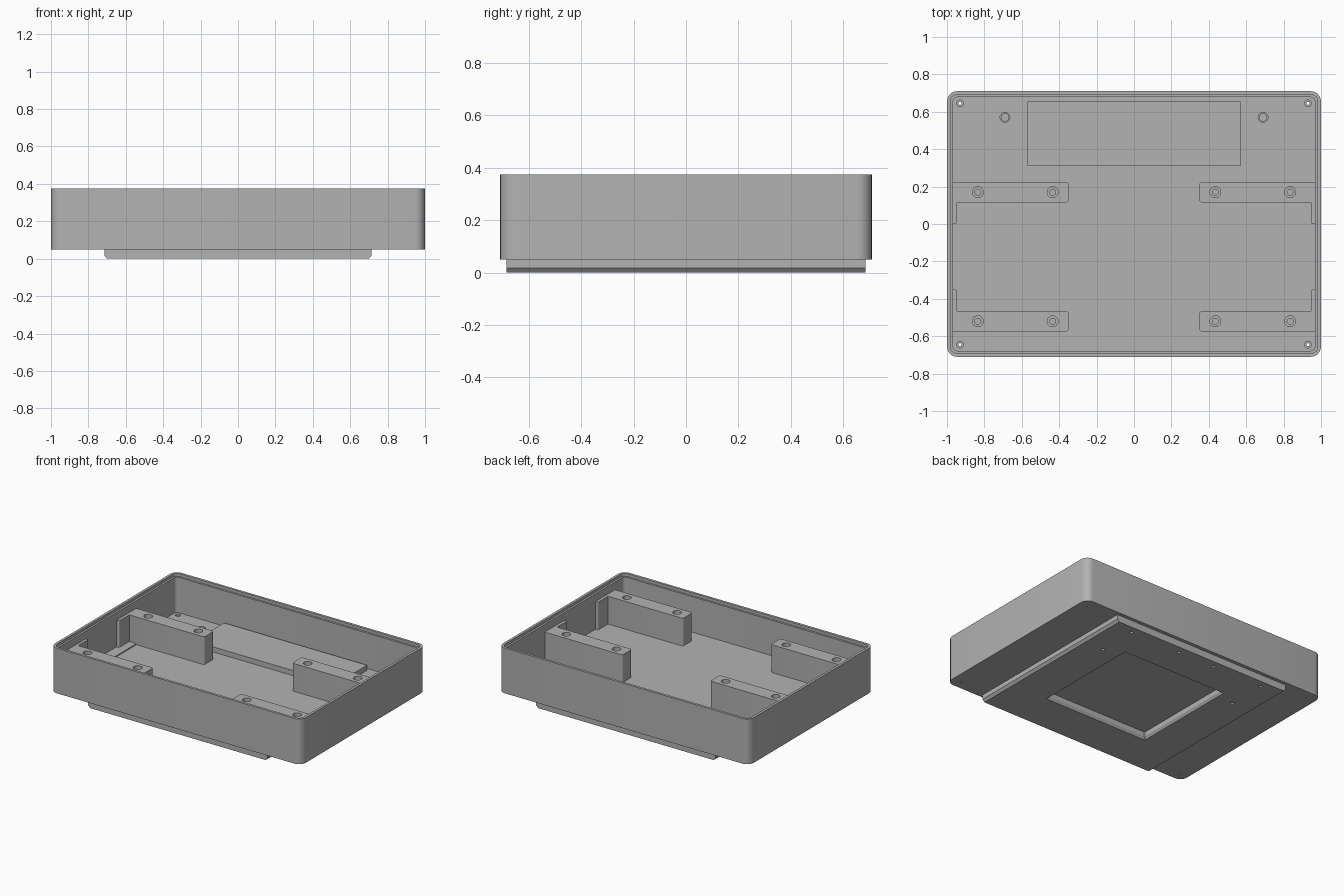
import bpy, bmesh, math

cube = bpy.data.objects.get("Cube")
if cube:
    bpy.data.objects.remove(cube, do_unlink=True)

# One plain grey for the whole enclosure
grey = bpy.data.materials.new("matte_grey")
grey.use_nodes = True
GREY = (0.45, 0.45, 0.45, 1)
grey.diffuse_color = GREY
grey.node_tree.nodes["Principled BSDF"].inputs["Base Color"].default_value = GREY


def rounded(cx, cy, hx, hy, r, z, steps=6):
    """Rounded rectangle ring; r equal to hx and hy gives a circle."""
    pts = []
    for q, (sx, sy) in enumerate(((1, 1), (-1, 1), (-1, -1), (1, -1))):
        for i in range(steps + 1):
            a = (q + i / steps) * math.pi / 2
            pts.append((cx + sx * (hx - r) + r * math.cos(a),
                        cy + sy * (hy - r) + r * math.sin(a), z))
    return pts


def add_loft(bm, rings):
    loops = [[bm.verts.new(p) for p in ring] for ring in rings]
    n = len(loops[0])
    for a, b in zip(loops, loops[1:]):
        for i in range(n):
            j = (i + 1) % n
            bm.faces.new((a[i], a[j], b[j], b[i]))
    bm.faces.new(loops[0][::-1])
    bm.faces.new(loops[-1])


def finish(name, bm):
    bmesh.ops.remove_doubles(bm, verts=bm.verts, dist=1e-5)
    bmesh.ops.recalc_face_normals(bm, faces=bm.faces)
    mesh = bpy.data.meshes.new(name)
    bm.to_mesh(mesh)
    bm.free()
    mesh.materials.append(grey)
    obj = bpy.data.objects.new(name, mesh)
    bpy.context.collection.objects.link(obj)
    return obj


def loft(name, *rings):
    bm = bmesh.new()
    add_loft(bm, rings)
    return finish(name, bm)


def stepped_holes(points, steps):
    """Cutter of round stepped holes; steps are (radius, z) pairs."""
    bm = bmesh.new()
    for x, y in points:
        add_loft(bm, [rounded(x, y, r, r, r, z) for r, z in steps])
    return finish("hole_cutter", bm)


def activate(obj):
    bpy.ops.object.select_all(action='DESELECT')
    obj.select_set(True)
    bpy.context.view_layer.objects.active = obj


def cut(obj, *cutters):
    activate(obj)
    for c in cutters:
        c.hide_render = True
        mod = obj.modifiers.new("cut", 'BOOLEAN')
        mod.operation = 'DIFFERENCE'
        mod.solver = 'EXACT'
        mod.object = c
        bpy.ops.object.modifier_apply(modifier=mod.name)
        bpy.data.objects.remove(c, do_unlink=True)


FLOOR, RIM, BLOCK_TOP = 0.10, 0.375, 0.30
parts = []

# Open tray with a stepped rim
tray = loft("tray",
            rounded(0, 0, 1, 0.71, 0.055, 0.05),
            rounded(0, 0, 1, 0.71, 0.055, RIM),
            rounded(0, 0, 0.982, 0.692, 0.037, RIM),
            rounded(0, 0, 0.982, 0.692, 0.037, RIM - 0.02),
            rounded(0, 0, 0.968, 0.678, 0.025, RIM - 0.02),
            rounded(0, 0, 0.968, 0.678, 0.025, FLOOR))
corners = [(sx * 0.93, sy * 0.645) for sx in (-1, 1) for sy in (-1, 1)]
cut(tray,
    stepped_holes(corners, [(0.008, 0), (0.008, 0.085), (0.018, 0.085), (0.018, 0.12)]),
    stepped_holes([(-0.69, 0.57), (0.69, 0.57)],
                  [(0.02, 0.07), (0.02, 0.09), (0.026, 0.09), (0.026, 0.12)]))
parts.append(tray)

# Base plate: chamfered along both sides, with a square opening
section = [(-0.7, 0), (0.7, 0), (0.715, 0.018), (0.715, 0.055),
           (-0.715, 0.055), (-0.715, 0.018)]
base = loft("base_plate", *[[(x, y, z) for x, z in section] for y in (-0.685, 0.685)])
opening = loft("opening_cutter",
               rounded(0, 0.01, 0.42, 0.4, 0.004, -0.01, 1),
               rounded(0, 0.01, 0.42, 0.4, 0.004, 0, 1),
               rounded(0, 0.01, 0.408, 0.388, 0.004, 0.018, 1),
               rounded(0, 0.01, 0.408, 0.388, 0.004, 0.08, 1))
screws = [(sx * x, y) for sx in (-1, 1)
          for x, y in ((0.55, 0.63), (0.55, 0.34), (0.147, 0.63))]
cut(base, opening, stepped_holes(screws, [(0.011, -0.01), (0.011, 0.04)]))
parts.append(base)

# Raised rear panel on the floor
parts.append(loft("rear_panel", *[rounded(0, 0.4825, 0.57, 0.1725, 0.002, z, 1)
                                  for z in (FLOOR - 0.01, 0.137)]))

# Four mounting blocks, each with a thin arm along the side wall
for side, sx in (("right", -1), ("left", 1)):
    for end, y, toward in (("back", 0.17, -1), ("front", -0.52, 1)):
        block = loft(f"{end}_{side}_block",
                     *[rounded(sx * 0.6625, y, 0.3125, 0.055, 0.015, z)
                       for z in (FLOOR - 0.01, BLOCK_TOP)])
        holes = [(sx * 0.835, y), (sx * 0.435, y)]
        cut(block, stepped_holes(holes, [(0.016, 0.13), (0.016, 0.27),
                                         (0.029, 0.27), (0.029, 0.32)]))
        arm = loft(f"{end}_{side}_arm",
                   *[rounded(sx * 0.961, y + toward * 0.105, 0.014, 0.065, 0.012, z)
                     for z in (FLOOR - 0.01, BLOCK_TOP)])
        parts += [block, arm]
    # Low pad beside the wall between the blocks
    parts.append(loft(f"{side}_floor_pad",
                      *[rounded(sx * 0.932, -0.01, 0.042, 0.127, 0.006, z)
                        for z in (FLOOR - 0.01, FLOOR + 0.008)]))

for obj in parts:
    activate(obj)
    bpy.ops.object.shade_smooth_by_angle(angle=math.radians(30))
